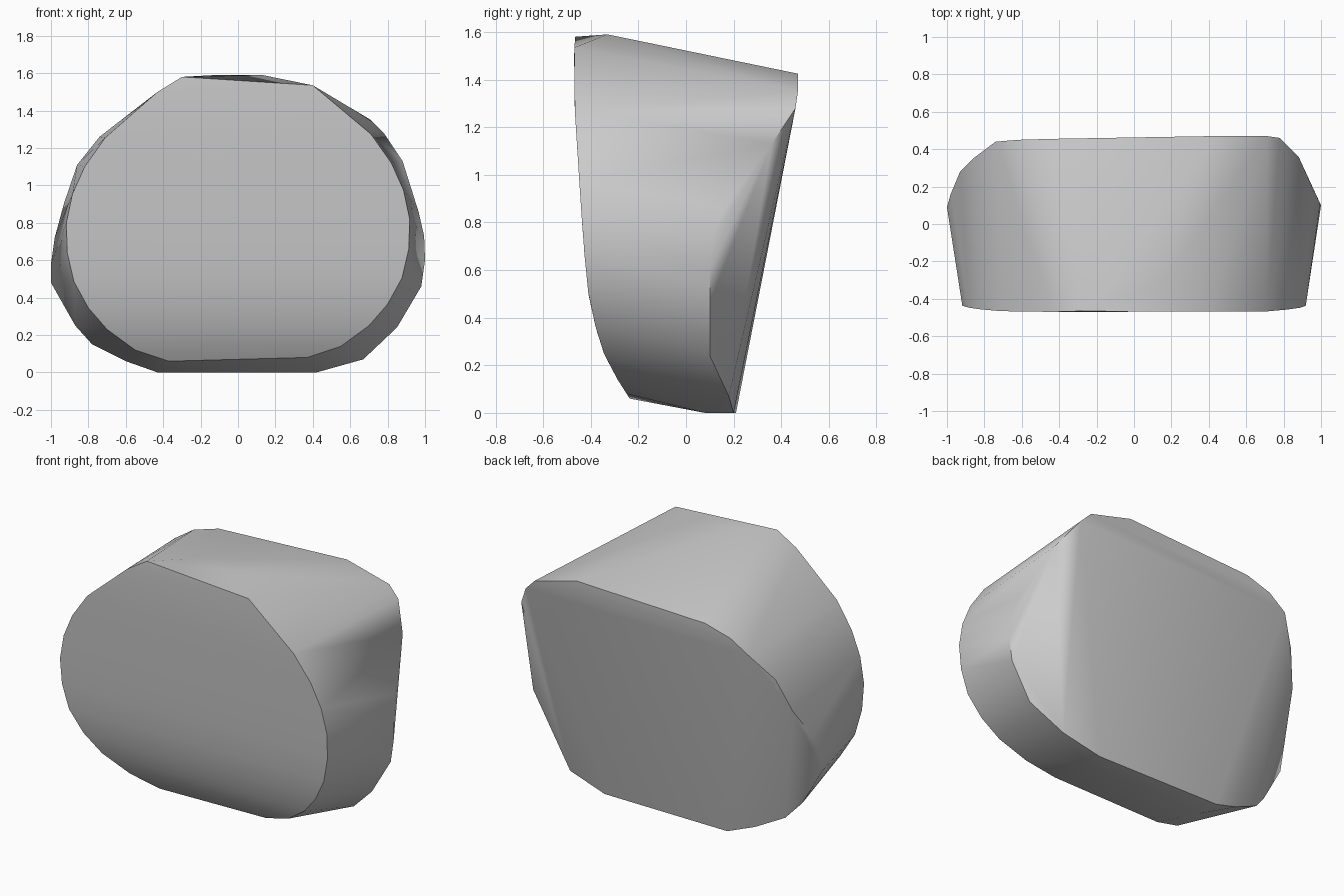
import bpy
import bmesh
import math

default_cube = bpy.data.objects.get("Cube")
if default_cube:
    bpy.data.objects.remove(default_cube, do_unlink=True)


def make_material(name, colour):
    material = bpy.data.materials.new(name)
    material.use_nodes = True
    material.diffuse_color = colour
    shader = material.node_tree.nodes["Principled BSDF"]
    shader.inputs["Base Color"].default_value = colour
    return material


def interpolate(profile, height):
    """Depth of the side profile at a given height."""
    for (low_z, low_y), (high_z, high_y) in zip(profile, profile[1:]):
        if height <= high_z:
            factor = (height - low_z) / (high_z - low_z)
            return low_y + factor * (high_y - low_y)
    return profile[-1][1]


# Side profile of the bulging front face: height, depth
front_profile = [(.05, -.23), (.16, -.3), (.26, -.35), (.38, -.385), (.5, -.41),
                 (.7, -.43), (1, -.45), (1.4, -.475), (1.6, -.465)]

# Half outline of the front face: x, height; mirrored with a slight tilt
half_outline = [(.37, .07), (.55, .13), (.7, .24), (.8, .355), (.877, .495),
                (.913, .65), (.918, .81), (.885, .965), (.82, 1.11), (.71, 1.265)]
tilt = .01
front_outline = [(side * x, z + side * tilt) for side in (-1, 1) for x, z in half_outline]
front_outline += [(-.43, 1.5), (-.3, 1.58), (.4, 1.535)]
front_points = [(x, interpolate(front_profile, z), z) for x, z in front_outline]

# Rear rim, one side at a time from the base up to the top edge
rear_left_rim = [(.42, .2, 0), (.67, .18, .07), (.85, .1, .24), (.98, .1, .46),
                 (1, .1, .6), (.995, .11, .73), (.965, .16, .86), (.88, .36, 1.13),
                 (.78, .46, 1.28), (.71, .47, 1.35), (.42, .47, 1.425)]
rear_right_rim = [(-.43, .21, 0), (-.6, .18, .06), (-.78, .14, .15), (-.87, .1, .25),
                  (-1, .09, .48), (-1, .09, .58), (-.98, .16, .72), (-.93, .28, .905),
                  (-.86, .35, 1.11), (-.74, .44, 1.26), (-.62, .45, 1.34), (-.45, .455, 1.39)]

# Crown behind the front edge, and the flat strip it stands on
crown = [(-.12, -.33, 1.59), (.13, -.33, 1.59)]
base_strip = [(-.43, .08, 0), (.42, .08, 0)]

# Wrap all the sections in one tight skin
bm = bmesh.new()
for point in front_points + rear_left_rim + rear_right_rim + crown + base_strip:
    bm.verts.new(point)
hull = bmesh.ops.convex_hull(bm, input=bm.verts[:])
loose = {v for v in hull["geom_interior"] + hull["geom_unused"]
         if isinstance(v, bmesh.types.BMVert)}
bmesh.ops.delete(bm, geom=list(loose), context="VERTS")
bmesh.ops.recalc_face_normals(bm, faces=bm.faces[:])

mesh = bpy.data.meshes.new("rounded_body")
bm.to_mesh(mesh)
bm.free()
mesh.materials.append(make_material("plain grey", (.6, .6, .6, 1)))
body = bpy.data.objects.new("rounded_body", mesh)
bpy.context.scene.collection.objects.link(body)

# Smooth skin with a crisp front and rear rim
bpy.ops.object.select_all(action="DESELECT")
body.select_set(True)
bpy.context.view_layer.objects.active = body
bpy.ops.object.shade_smooth_by_angle(angle=math.radians(35))
